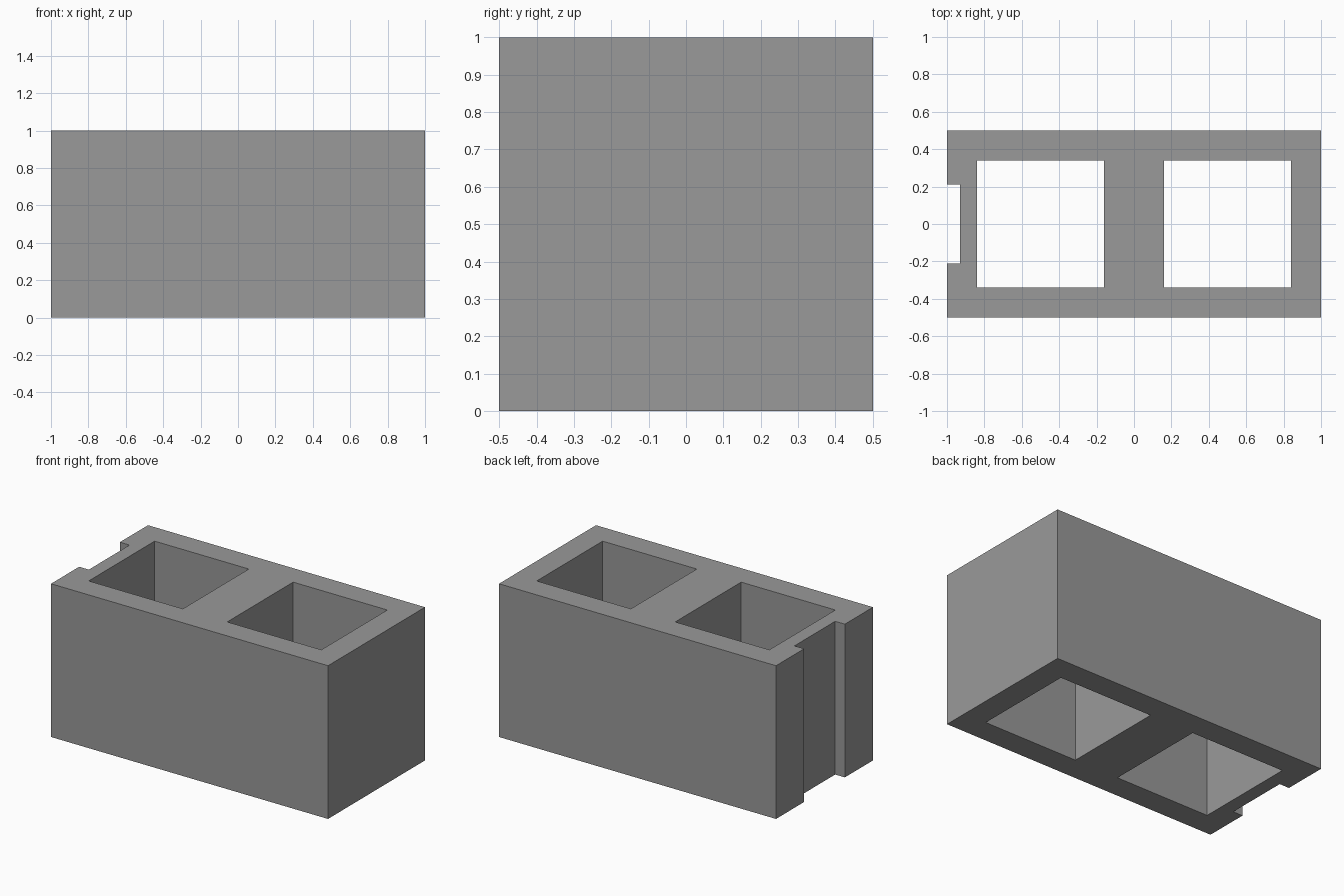
import bpy

if "Cube" in bpy.data.objects:
    bpy.data.objects.remove(bpy.data.objects["Cube"])


def box(name, x0, x1, y0, y1, z0, z1):
    bpy.ops.mesh.primitive_cube_add(size=1, location=((x0 + x1) / 2, (y0 + y1) / 2, (z0 + z1) / 2))
    ob = bpy.context.object
    ob.name = name
    ob.scale = (x1 - x0, y1 - y0, z1 - z0)
    bpy.ops.object.transform_apply(location=True, rotation=False, scale=True)
    return ob


concrete = bpy.data.materials.new("concrete grey")
concrete.diffuse_color = (0.32, 0.32, 0.32, 1)
concrete.use_nodes = True
concrete.node_tree.nodes["Principled BSDF"].inputs["Base Color"].default_value = concrete.diffuse_color

# Solid block
block = box("hollow_block", -1, 1, -0.5, 0.5, 0, 1)
block.data.materials.append(concrete)

# Two square cores and the groove in the left end, all full height
cutters = [
    box("left_core", -0.84, -0.16, -0.34, 0.34, -0.2, 1.2),
    box("right_core", 0.16, 0.84, -0.34, 0.34, -0.2, 1.2),
    box("end_groove", -1.2, -0.93, -0.21, 0.21, -0.2, 1.2),
]
bpy.ops.object.select_all(action='DESELECT')
block.select_set(True)
bpy.context.view_layer.objects.active = block
for cutter in cutters:
    mod = block.modifiers.new(cutter.name, 'BOOLEAN')
    mod.operation = 'DIFFERENCE'
    mod.solver = 'EXACT'
    mod.object = cutter
    bpy.ops.object.modifier_apply(modifier=mod.name)
    bpy.data.objects.remove(cutter, do_unlink=True)
